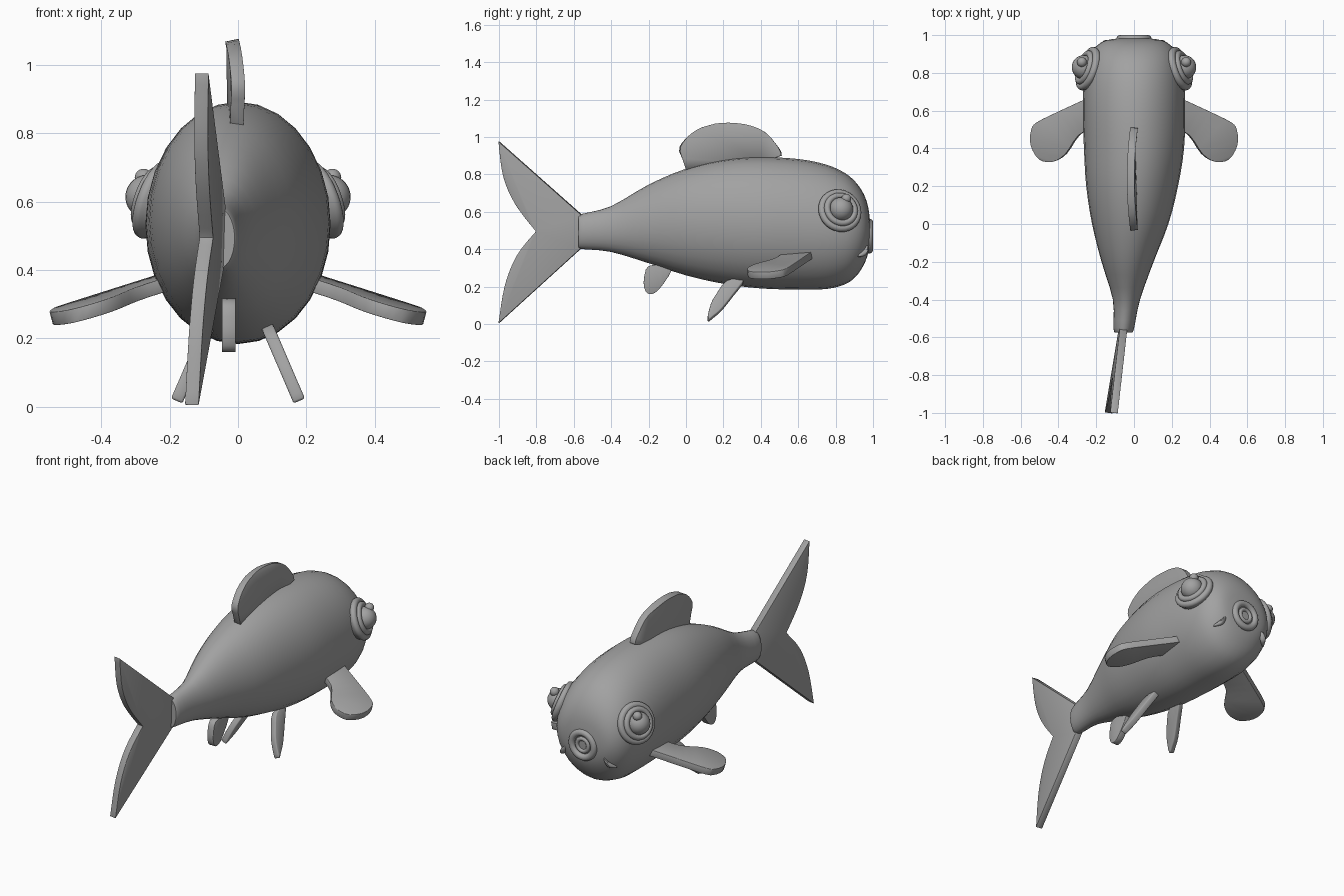
import bpy, bmesh, math
from mathutils import Vector

if "Cube" in bpy.data.objects:
    bpy.data.objects.remove(bpy.data.objects["Cube"])

grey = bpy.data.materials.new("plain grey")
grey.diffuse_color = (0.36, 0.36, 0.36, 1)
grey.use_nodes = True
grey.node_tree.nodes["Principled BSDF"].inputs["Base Color"].default_value = grey.diffuse_color


def spline(pts, steps, closed=False):
    """Catmull-Rom refinement of points of any dimension."""
    n, out = len(pts), []
    get = (lambda i: pts[i % n]) if closed else (lambda i: pts[max(0, min(n - 1, i))])
    for i in range(n if closed else n - 1):
        a, b, c, d = (get(i + k) for k in (-1, 0, 1, 2))
        for s in range(steps):
            t = s / steps
            out.append([0.5 * (2 * q + (r - p) * t + (2 * p - 5 * q + 4 * r - u) * t * t
                               + (3 * q - p - 3 * r + u) * t ** 3)
                        for p, q, r, u in zip(a, b, c, d)])
    if not closed:
        out.append(list(pts[-1]))
    return out


def finish(ob, angle=40):
    ob.data.materials.clear()
    ob.data.materials.append(grey)
    bpy.ops.object.select_all(action='DESELECT')
    ob.select_set(True)
    bpy.context.view_layer.objects.active = ob
    bpy.ops.object.shade_smooth_by_angle(angle=math.radians(angle))
    return ob


def mesh_object(name, bm):
    bmesh.ops.recalc_face_normals(bm, faces=bm.faces)
    me = bpy.data.meshes.new(name)
    bm.to_mesh(me)
    bm.free()
    ob = bpy.data.objects.new(name, me)
    bpy.context.collection.objects.link(ob)
    return ob


def loft(name, rings):
    bm = bmesh.new()
    loops = [[bm.verts.new(p) for p in ring] for ring in rings]
    n = len(loops[0])
    for a, b in zip(loops, loops[1:]):
        for i in range(n):
            bm.faces.new((a[i], a[(i + 1) % n], b[(i + 1) % n], b[i]))
    bm.faces.new(loops[0])
    bm.faces.new(loops[-1])
    return finish(mesh_object(name, bm))


def fin(name, outline, place, thickness=0.04):
    """Flat outline placed in space by a function, thickened with rounded rims."""
    bm = bmesh.new()
    bm.faces.new([bm.verts.new(place(*p)) for p in outline])
    bmesh.ops.triangulate(bm, faces=bm.faces[:])
    ob = mesh_object(name, bm)
    solid = ob.modifiers.new("thickness", 'SOLIDIFY')
    solid.thickness, solid.offset = thickness, 0
    bevel = ob.modifiers.new("round rim", 'BEVEL')
    bevel.width, bevel.segments = 0.008, 2
    bevel.limit_method, bevel.angle_limit = 'ANGLE', math.radians(50)
    return finish(ob)


# Body: y, top z, bottom z, half width, centre x
sections = [(-.575, .58, .405, .045, -.055), (-.55, .59, .40, .055, -.054), (-.4, .63, .385, .072, -.04),
            (-.2, .745, .325, .138, -.034), (0, .83, .26, .202, -.02), (.2, .878, .215, .243, -.01),
            (.4, .892, .19, .265, 0), (.6, .882, .184, .271, 0), (.75, .852, .187, .266, 0),
            (.85, .807, .212, .25, 0), (.91, .755, .255, .225, 0), (.95, .695, .315, .19, 0),
            (.973, .63, .375, .145, 0), (.983, .56, .44, .08, 0)]
rings = []
for y, top, low, half, cx in spline(sections, 3):
    rings.append([(cx + half * math.cos(math.tau * i / 28), y,
                   (top + low) / 2 + (top - low) / 2 * math.sin(math.tau * i / 28)) for i in range(28)])
loft("body", rings)

# Forked tail, swept to one side
upper_edge = spline([(-1, .975), (-.975, .79), (-.91, .64), (-.8, .495)], 4)
lower_edge = spline([(-.8, .495), (-.9, .37), (-.965, .21), (-1, .005)], 4)
fin("tail_fin", upper_edge + lower_edge[1:] + [(-.56, .405), (-.55, .49), (-.56, .585)],
    lambda y, z: (-.06 + .14 * (y + .57) + .03 * (z - .5), y, z))

# Dorsal fin, gently curved
dorsal = spline([(-.02, .885), (-.033, .945), (.03, 1.02), (.12, 1.06), (.23, 1.072),
                 (.35, 1.055), (.43, 1.02), (.50, .935), (.51, .90)], 3)
fin("dorsal_fin", dorsal + [(.4, .86), (.2, .84), (0, .825)],
    lambda y, z: (-.018 + .25 * (y - .24) ** 2, y, z))

# Rear belly fin
fin("rear_belly_fin", spline([(-.2, .31), (-.225, .24), (-.222, .19), (-.205, .163), (-.175, .163),
                              (-.14, .19), (-.08, .28), (-.1, .31)], 3, True),
    lambda y, z: (-.027, y, z))

pectoral = [(.2, .69)] + spline([(.27, .655), (.4, .595), (.51, .54), (.54, .50), (.543, .42), (.50, .345),
                                 (.43, .33), (.36, .37), (.29, .47), (.2, .52)], 3)
pelvic = spline([(.31, .235), (.22, .228), (.165, .16), (.132, .1), (.115, .018),
                 (.15, .04), (.19, .075), (.25, .15)], 3, True)


def lathe(name, profile, center, axis):
    """Spin (radius, height) steps about an axis."""
    rot = Vector((0, 0, 1)).rotation_difference(Vector(axis).normalized())
    loft(name, [[Vector(center) + rot @ Vector((r * math.cos(math.tau * i / 28), r * math.sin(math.tau * i / 28), h))
                 for i in range(28)] for r, h in profile])


def ring_profile(major, minor, height):
    """Rounded ring with a flat filled middle."""
    arc = [(major + minor * math.cos(a), height + minor * math.sin(a))
           for a in (math.pi * k / 8 for k in range(-2, 9))]
    return arc + [(max(.002, major - minor - .005), height)]


def ball(name, center, radius):
    bpy.ops.mesh.primitive_uv_sphere_add(segments=24, ring_count=14, radius=radius, location=center)
    ob = bpy.context.object
    ob.name = name
    finish(ob)


for side, s in (("right", 1), ("left", -1)):
    # Paired fins
    fin(side + "_pectoral_fin", pectoral,
        lambda x, y: (s * x, y, .36 - .27 * (x - .25) - .1 * (.65 - y)))
    fin(side + "_pelvic_fin", pelvic, lambda y, z: (s * (.092 + .43 * (.22 - z)), y, z), .036)
    # Stepped eye: outer rim, inner rim, eyeball and pupil bead
    axis = Vector((s * .88, .3, .33)).normalized()
    base = Vector((s * .237, .82, .603))
    lathe(side + "_eye_outer_rim", [(.09, -.07)] + ring_profile(.1, .02, .008), base, axis)
    lathe(side + "_eye_inner_rim", [(.07, -.06)] + ring_profile(.077, .017, .028), base, axis)
    ball(side + "_eyeball", base + axis * .032, .064)
    ball(side + "_pupil", (s * .276, .857, .67), .026)
    # Tapered smile crease
    path = spline([(.128, .966, .415), (.152, .955, .383), (.184, .92, .362)], 5)
    crease = []
    for k, p in enumerate(path):
        r = .003 + .015 * math.sin(math.pi * (k / 10) ** .7)
        crease.append([(s * (p[0] + .7 * r * math.cos(a)), p[1] + .7 * r * math.cos(a), p[2] + r * math.sin(a))
                       for a in (math.tau * i / 10 for i in range(10))])
    loft(side + "_smile_crease", crease)

# Round lips with an inner lip
lathe("outer_lips", [(.085, -.05)] + ring_profile(.073, .02, .008), (0, .972, .47), (0, 1, 0))
lathe("inner_lips", [(.045, -.03)] + ring_profile(.037, .012, .01), (0, .972, .47), (0, 1, 0))
